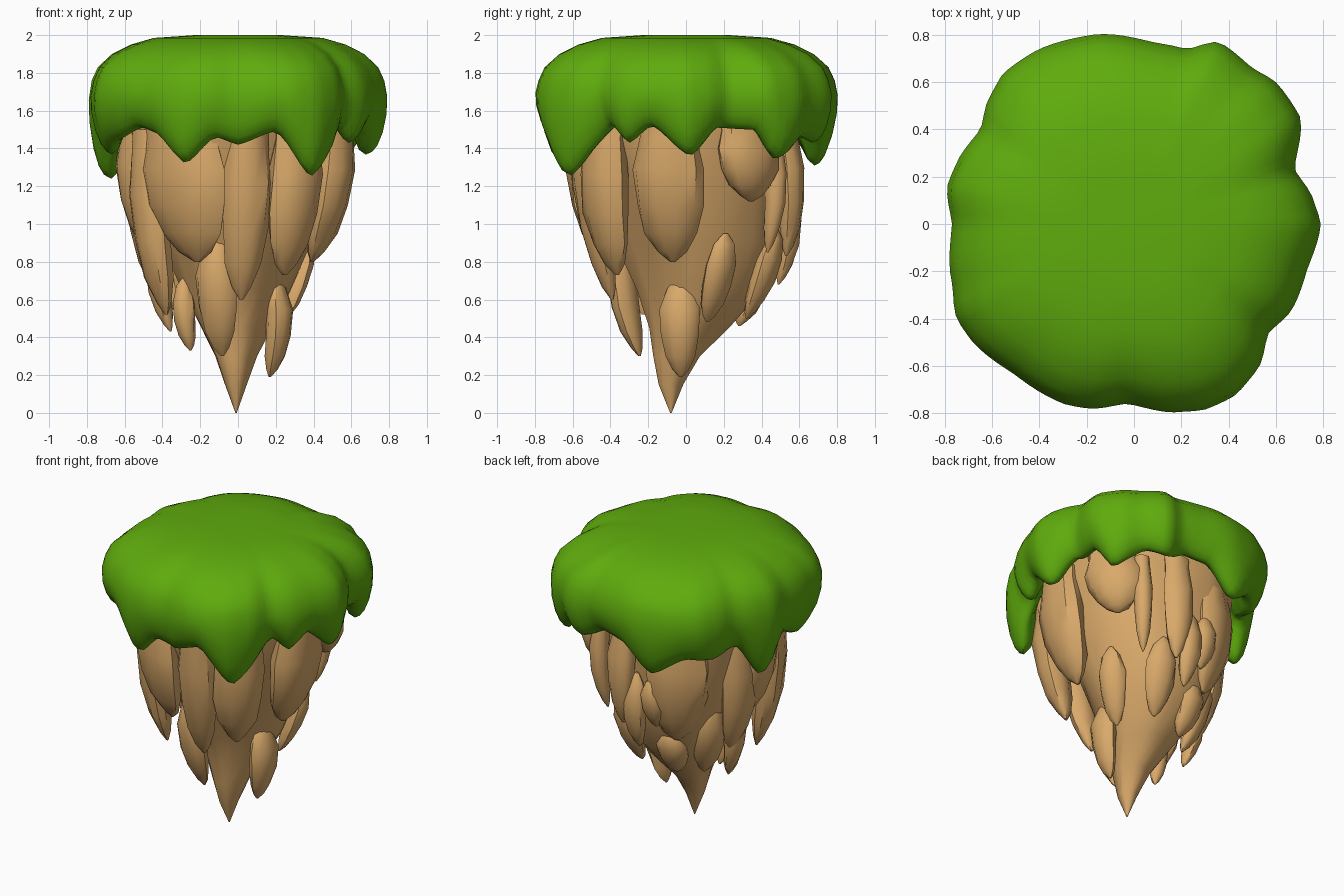
import bpy, bmesh, math, random
from mathutils import Vector

if "Cube" in bpy.data.objects:
    bpy.data.objects.remove(bpy.data.objects["Cube"])

random.seed(4)


def material(name, rgb):
    m = bpy.data.materials.new(name)
    m.diffuse_color = (*rgb, 1)
    m.use_nodes = True
    m.node_tree.nodes["Principled BSDF"].inputs["Base Color"].default_value = m.diffuse_color
    return m


GRASS = material("grass green", (0.115, 0.41, 0.004))
ROCK = material("tan rock", (0.70, 0.40, 0.145))


def loft(name, rings, mat, angle=50):
    """Skin a stack of equal-length point rings and close both ends."""
    bm = bmesh.new()
    vr = [[bm.verts.new(p) for p in ring] for ring in rings]
    n = len(vr[0])
    for a, b in zip(vr, vr[1:]):
        for i in range(n):
            bm.faces.new((a[i], a[(i + 1) % n], b[(i + 1) % n], b[i]))
    bm.faces.new(vr[0][::-1])
    bm.faces.new(vr[-1])
    bmesh.ops.recalc_face_normals(bm, faces=bm.faces)
    me = bpy.data.meshes.new(name)
    bm.to_mesh(me)
    bm.free()
    ob = bpy.data.objects.new(name, me)
    bpy.context.collection.objects.link(ob)
    me.materials.append(mat)
    bpy.ops.object.select_all(action='DESELECT')
    ob.select_set(True)
    bpy.context.view_layer.objects.active = ob
    bpy.ops.object.shade_smooth_by_angle(angle=math.radians(angle))
    return ob


def interp(table, x, period=None, ease=False):
    """Piecewise interpolation in a list of (key, value) pairs."""
    t = sorted(table)
    if period:
        t = [(t[-1][0] - period, t[-1][1])] + t + [(t[0][0] + period, t[0][1])]
    for (a, u), (b, v) in zip(t, t[1:]):
        if a <= x <= b:
            f = (x - a) / (b - a)
            if ease:
                f = 0.5 * f + 0.5 * f * f * (3 - 2 * f)
            return u + (v - u) * f
    return t[0][1] if x < t[0][0] else t[-1][1]


# Grass cap: outline seen from above, and height of the dripping hem by angle
outline = [(.79, 0), (.76, .1), (.68, .23), (.7, .46), (.6, .6), (.5, .66), (.36, .77), (.22, .74),
           (.1, .765), (-.18, .8), (-.42, .73), (-.55, .64), (-.61, .54), (-.65, .4), (-.75, .26),
           (-.79, .16), (-.77, 0), (-.77, -.25), (-.75, -.4), (-.69, -.49), (-.5, -.64), (-.3, -.76),
           (-.2, -.78), (-.03, -.76), (.2, -.795), (.3, -.785), (.42, -.73), (.52, -.62), (.57, -.46),
           (.67, -.36), (.73, -.2)]
radius = [(math.degrees(math.atan2(y, x)) % 360, math.hypot(x, y)) for x, y in outline]
hem = [(2, 1.36), (15, 1.51), (30, 1.5), (40, 1.34), (56, 1.46), (66, 1.43), (78, 1.5), (92, 1.48), (108, 1.31),
       (125, 1.43), (138, 1.41), (152, 1.46), (166, 1.23), (184, 1.44), (198, 1.37), (212, 1.45), (225, 1.51),
       (233, 1.48), (247, 1.32), (260, 1.46), (270, 1.42), (286, 1.49), (302, 1.25), (324, 1.52),
       (333, 1.43), (344, 1.52)]
SEG = 120
# (outline factor, z above the shoulder, or fraction of the way down to the hem)
side = [(.3, 2.0, 0), (.58, 1.985, 0), (.73, 1.95, 0), (.85, 1.9, 0), (.94, 1.83, 0), (.98, 1.76, 0),
        (1.0, 0, .2), (.995, 0, .45), (.97, 0, .7), (.935, 0, .88), (.90, 0, .97), (.865, 0, 1.0),
        (.82, 0, .93), (.74, 0, .5)]
rings = []
for f, z, drop in side:
    ring = []
    for i in range(SEG):
        d = 360 * i / SEG
        r = interp(radius, d, 360, True)
        h = interp(hem, d, 360, True)
        blend = max(0, min(1, (f - .35) / .6)) if not drop else 1
        r = r * blend + .765 * (1 - blend)
        zz = z if z else 1.75 - (1.75 - h) * drop
        a = math.radians(d)
        ring.append((r * f * math.cos(a), r * f * math.sin(a), zz))
    rings.append(ring)
loft("grass_cap", rings, GRASS, 60)

# Rock core: leaning cone, rows of (z, centre y, radius), narrower in x low down
core = [(0, -.08, .004), (.15, -.08, .065), (.3, -.05, .125), (.45, .02, .21), (.65, .08, .33),
        (.9, .07, .44), (1.2, .03, .52), (1.5, 0, .58), (1.7, 0, .6)]
rings = []
for z, cy, r in core:
    ring = []
    sx = .87 + .1 * max(0, min(1, (z - .7) / .5))
    for i in range(18):
        a = 2 * math.pi * i / 18
        k = r * (1 + .04 * math.sin(3 * a + 1) + .04 * math.sin(5 * a + 3 * z) + random.uniform(-.02, .02))
        ring.append((-.01 - .05 * r + sx * k * math.cos(a), cy + k * math.sin(a), z))
    rings.append(ring)
loft("rock_core", rings, ROCK, 40)


# Hanging rock shards: tapered pods running down the core
def shard(az, z_top, z_bot, half, r_top, r_bot):
    a = math.radians(az)
    rad, tan = Vector((math.cos(a), math.sin(a), 0)), Vector((-math.sin(a), math.cos(a), 0))
    top, bot = rad * r_top + Vector((0, 0, z_top)), rad * r_bot + Vector((0, 0, z_bot))
    first = .85 if z_top > 1.35 else .15
    bulge = .04 if z_top - z_bot > .5 else .02
    rows = [(0, first), (.12, max(first, .65)), (.35, 1), (.6, .93), (.8, .72), (.93, .4), (1, .08)]
    depth = max(min(half * .7, .11), .06)
    skew = random.uniform(-.25, .25) * half
    rings = []
    for t, w in rows:
        c = top.lerp(bot, t) + tan * skew * t + rad * bulge * math.sin(math.pi * t)
        ring = []
        for i in range(10):
            b = 2 * math.pi * i / 10
            k = w * random.uniform(.93, 1.07)
            ring.append(c + tan * half * k * math.cos(b) + rad * depth * k * math.sin(b))
        rings.append(ring)
    loft("rock_shard", rings, ROCK, 40)


shards = [  # angle, top z, bottom z, half width, top radius, bottom radius
    (-125, 1.55, .80, .26, .53, .46), (-84, 1.55, .60, .13, .52, .39), (-54, 1.55, .73, .16, .53, .44),
    (-10, 1.55, .80, .19, .53, .40), (35, 1.55, 1.12, .18, .53, .54), (55, 1.5, .85, .06, .55, .52),
    (80, 1.55, .83, .10, .52, .54), (90, 1.2, .68, .08, .53, .49), (122, 1.55, .75, .20, .50, .46),
    (103, 1.2, .85, .08, .55, .51), (165, 1.5, .62, .13, .51, .43), (182, 1.55, .85, .17, .53, .46),
    (208, 1.5, .52, .14, .53, .44), (-109, .95, .30, .11, .36, .26), (-8, .74, .19, .105, .19, .17),
    (30, .95, .48, .09, .42, .26), (72, .98, .50, .10, .50, .34), (145, 1.0, .45, .11, .42, .30),
    (170, .95, .43, .07, .42, .36), (200, .72, .33, .06, .30, .27), (112, .80, .46, .10, .42, .31)]
for s in shards:
    shard(*s)
